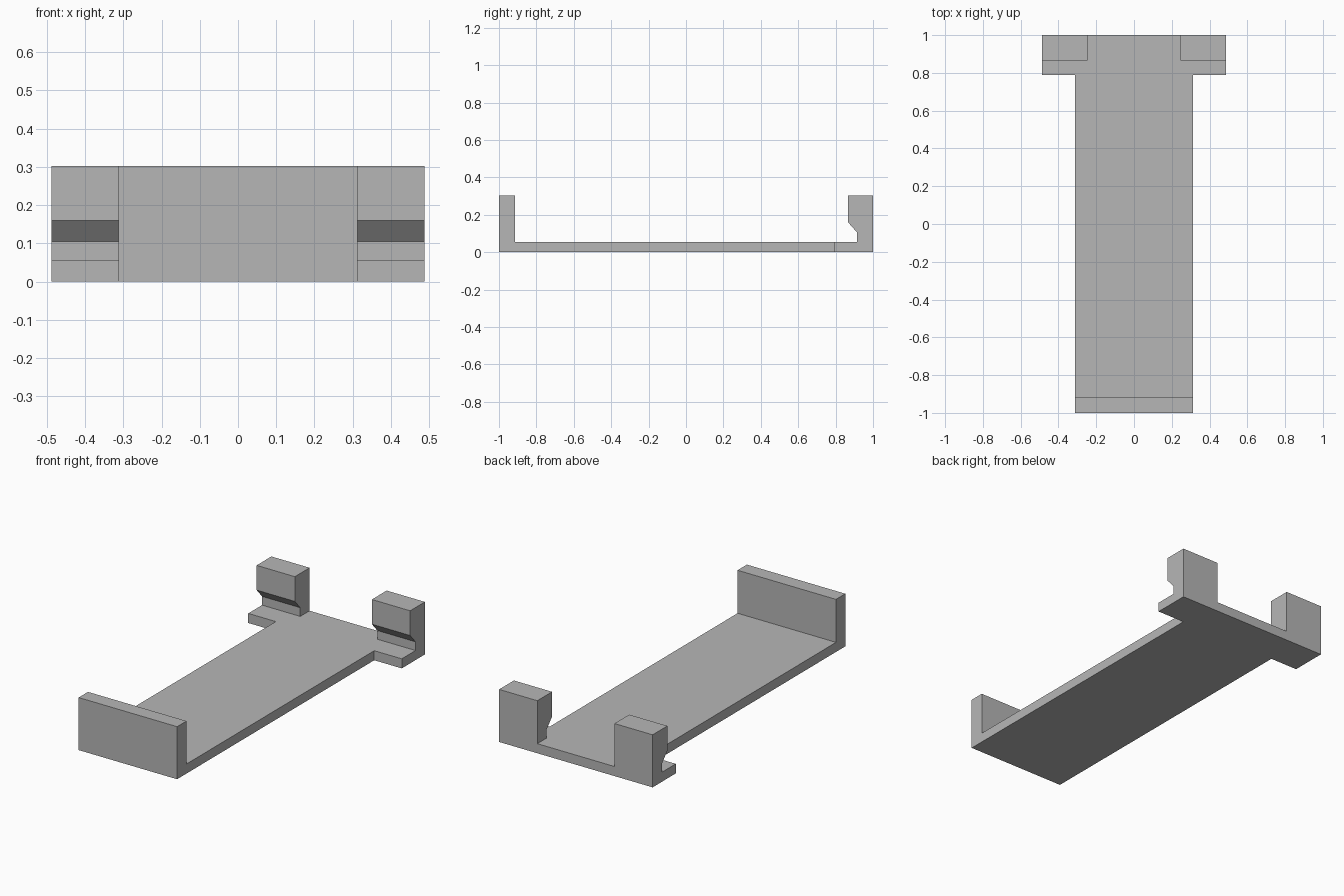
import bpy
import bmesh
from mathutils import Vector

cube = bpy.data.objects.get("Cube")
if cube:
    bpy.data.objects.remove(cube, do_unlink=True)

HALF_LENGTH = 1.0
HALF_WIDTH = 0.313     # main plate
WING = 0.488           # outer edge of the rear wings
FLOOR = 0.055          # plate thickness
TOP = 0.302            # top of the upright parts

# One plain grey
grey = bpy.data.materials.new("plain grey")
grey.use_nodes = True
colour = (0.47, 0.47, 0.47, 1)
grey.diffuse_color = colour
grey.node_tree.nodes["Principled BSDF"].inputs["Base Color"].default_value = colour


def extrude_outline(name, points, offset):
    """Closed solid made by sweeping a flat outline along an offset."""
    bm = bmesh.new()
    face = bm.faces.new([bm.verts.new(p) for p in points])
    swept = bmesh.ops.extrude_face_region(bm, geom=[face], use_keep_orig=True)
    verts = [g for g in swept["geom"] if isinstance(g, bmesh.types.BMVert)]
    bmesh.ops.translate(bm, verts=verts, vec=Vector(offset))
    bmesh.ops.recalc_face_normals(bm, faces=bm.faces)
    mesh = bpy.data.meshes.new(name)
    bm.to_mesh(mesh)
    bm.free()
    mesh.materials.append(grey)
    obj = bpy.data.objects.new(name, mesh)
    bpy.context.collection.objects.link(obj)
    return obj


# T-shaped base plate, mirrored outline
half = [(HALF_WIDTH, -HALF_LENGTH), (HALF_WIDTH, 0.79), (WING, 0.79), (WING, HALF_LENGTH)]
outline = half + [(-x, y) for x, y in reversed(half)]
extrude_outline("base_plate", [(x, y, 0) for x, y in outline], (0, 0, FLOOR))

# Front end wall
wall = [(-HALF_LENGTH, FLOOR), (-0.915, FLOOR), (-0.915, TOP), (-HALF_LENGTH, TOP)]
extrude_outline("front_wall", [(-HALF_WIDTH, y, z) for y, z in wall], (2 * HALF_WIDTH, 0, 0))

# Rear clips with an overhanging lip
clip = [(HALF_LENGTH, FLOOR), (HALF_LENGTH, TOP), (0.866, TOP),
        (0.866, 0.16), (0.915, 0.105), (0.915, FLOOR)]
inner = 0.245
for name, side in (("left_clip", 1), ("right_clip", -1)):
    extrude_outline(name, [(side * inner, y, z) for y, z in clip], (side * (WING - inner), 0, 0))
